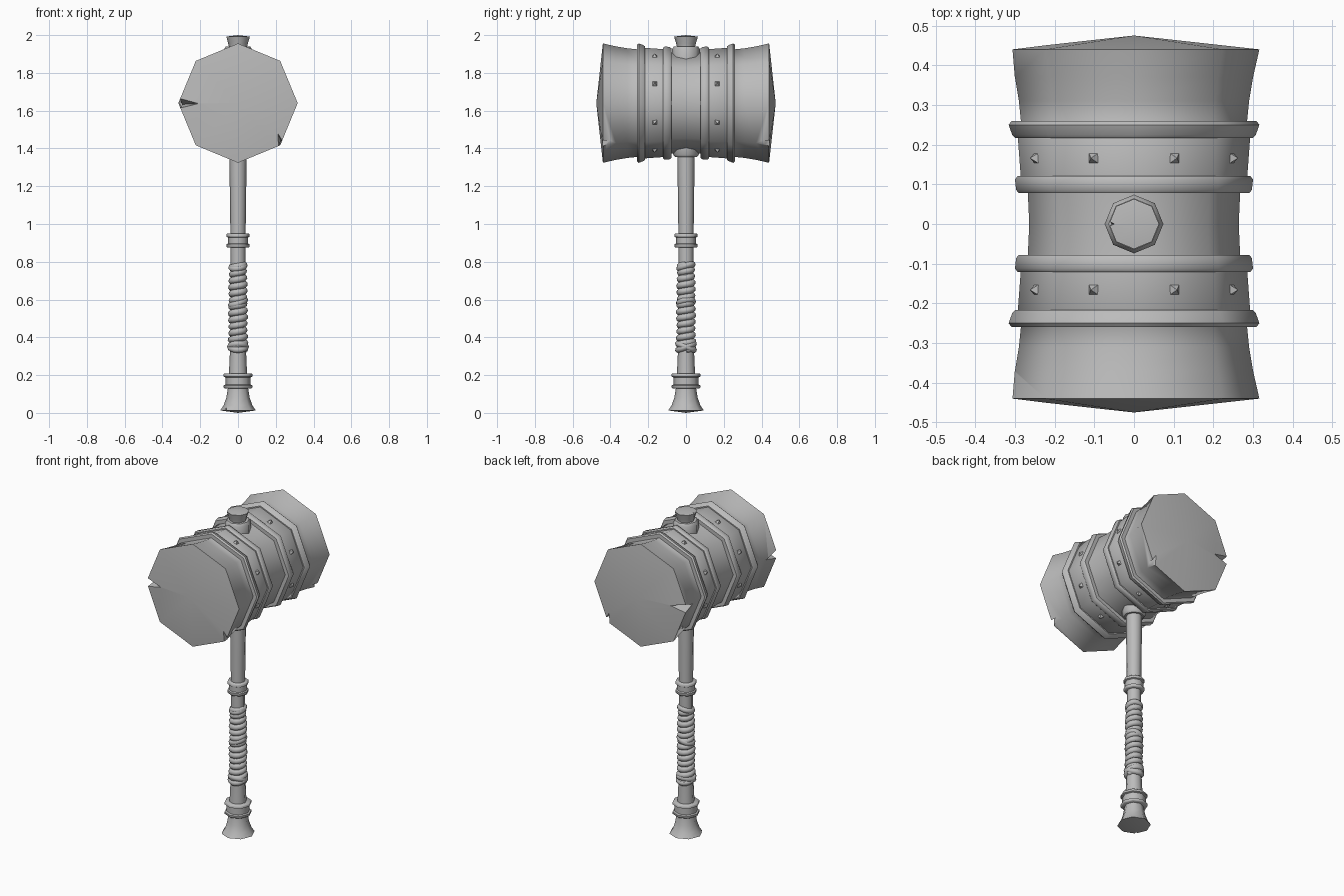
import bpy, bmesh, math
from mathutils import Vector, Matrix

cube = bpy.data.objects.get("Cube")
if cube:
    bpy.data.objects.remove(cube, do_unlink=True)

grey = bpy.data.materials.new("plain grey")
grey.use_nodes = True
grey.diffuse_color = (0.5, 0.5, 0.5, 1)
grey.node_tree.nodes["Principled BSDF"].inputs["Base Color"].default_value = (0.5, 0.5, 0.5, 1)

HEAD_Z = 1.64
# Turns the lathe axis from z to y and lifts it to the head centre
HEAD = Matrix.Translation((0, 0, HEAD_Z)) @ Matrix.Rotation(math.radians(-90), 4, 'X')


def add_object(name, bm):
    bmesh.ops.recalc_face_normals(bm, faces=bm.faces)
    mesh = bpy.data.meshes.new(name)
    bm.to_mesh(mesh)
    bm.free()
    obj = bpy.data.objects.new(name, mesh)
    bpy.context.collection.objects.link(obj)
    mesh.materials.append(grey)
    return obj


def select(obj):
    bpy.ops.object.select_all(action='DESELECT')
    obj.select_set(True)
    bpy.context.view_layer.objects.active = obj


def smooth(obj, angle=50):
    select(obj)
    bpy.ops.object.shade_smooth_by_angle(angle=math.radians(angle))


def lathe(name, profile, matrix=Matrix(), closed=False, sides=8):
    """Spin (radius, height) points round z; closed joins last to first."""
    bm = bmesh.new()
    rings = []
    for r, h in profile:
        if r == 0:
            rings.append([bm.verts.new((0, 0, h))] * sides)
        else:
            rings.append([bm.verts.new((r * math.cos(math.tau * i / sides),
                                        r * math.sin(math.tau * i / sides), h))
                          for i in range(sides)])
    pairs = list(zip(rings, rings[1:]))
    if closed:
        pairs.append((rings[-1], rings[0]))
    for a, b in pairs:
        for i in range(sides):
            j = (i + 1) % sides
            bm.faces.new(dict.fromkeys((a[i], a[j], b[j], b[i])))
    bm.transform(matrix)
    return add_object(name, bm)


def chip(obj, points):
    """Cut the wedge spanned by four points out of an object."""
    bm = bmesh.new()
    verts = [bm.verts.new(p) for p in points]
    bmesh.ops.convex_hull(bm, input=verts)
    cutter = add_object("chip_cutter", bm)
    cutter.hide_render = True
    select(obj)
    mod = obj.modifiers.new("chip", 'BOOLEAN')
    mod.operation = 'DIFFERENCE'
    mod.solver = 'EXACT'
    mod.object = cutter
    bpy.ops.object.modifier_apply(modifier=mod.name)
    bpy.data.objects.remove(cutter, do_unlink=True)


# Hammer head: flared octagonal drum with shallow pointed ends
half = [(0.264, 0.0), (0.268, 0.09), (0.284, 0.10), (0.294, 0.235),
        (0.284, 0.25), (0.290, 0.31), (0.300, 0.37), (0.316, 0.44), (0, 0.475)]
head = lathe("hammer_head", [(r, -h) for r, h in reversed(half[1:])] + half, HEAD)
for s in (-1, 1):
    chip(head, [(-0.165, s * 0.5, 1.64), (-0.36, s * 0.5, 1.70),
                (-0.36, s * 0.5, 1.588), (-0.32, s * 0.33, 1.632)])
    chip(head, [(0.195, s * 0.5, 1.52), (0.26, s * 0.5, 1.425),
                (0.195, s * 0.5, 1.375), (0.245, s * 0.34, 1.395)])
smooth(head)

# Raised bands round the head
outer = [(0.25, 0.217), (0.300, 0.217), (0.307, 0.225), (0.316, 0.250), (0.309, 0.259), (0.25, 0.259)]
inner = [(0.24, 0.078), (0.291, 0.078), (0.297, 0.086), (0.300, 0.112), (0.293, 0.121), (0.24, 0.121)]
for side, s in (("front", -1), ("back", 1)):
    for kind, prof in (("outer", outer), ("inner", inner)):
        band = lathe(f"{side}_{kind}_band", [(r, s * h) for r, h in prof], HEAD, closed=True)
        smooth(band, 48)

# Pyramid studs at the middle of every drum face
for side, s in (("front", -1), ("back", 1)):
    bm = bmesh.new()
    for i in range(8):
        place = (Matrix.Translation((0, s * 0.166, HEAD_Z))
                 @ Matrix.Rotation(math.radians(22.5 + 45 * i), 4, 'Y')
                 @ Matrix.Translation((0, 0, 0.272))
                 @ Matrix.Rotation(math.radians(45), 4, 'Z'))
        bmesh.ops.create_cone(bm, cap_ends=True, segments=4, radius1=0.024,
                              radius2=0, depth=0.024, matrix=place)
    add_object(f"{side}_studs", bm)

# Handle with flared pommel and flared top
handle = lathe("handle", [(0, 0), (0.094, 0.013), (0.076, 0.04), (0.062, 0.08), (0.053, 0.135),
                          (0.048, 0.21), (0.042, 0.34), (0.038, 0.60), (0.040, 0.85), (0.041, 1.0),
                          (0.046, 1.37), (0.046, 1.93), (0.052, 1.955), (0.063, 1.992), (0, 2.0)])
chip(handle, [(-0.04, 0.0, 2.03), (-0.09, 0.025, 2.03), (-0.09, -0.02, 2.03), (-0.06, 0, 1.95)])
chip(handle, [(-0.05, -0.04, -0.02), (-0.11, -0.05, -0.02), (-0.07, -0.10, -0.02), (-0.066, -0.066, 0.06)])
smooth(handle)

# Collars where the handle meets the head
for name, prof in (
        ("top_collar", [(0.03, 1.86), (0.074, 1.86), (0.074, 1.925), (0.064, 1.940), (0.03, 1.940)]),
        ("bottom_collar", [(0.03, 1.355), (0.058, 1.355), (0.068, 1.368), (0.068, 1.42), (0.03, 1.42)])):
    smooth(lathe(name, prof, closed=True))


# Double-lipped grip rings
def grip_ring(name, z0, z1, r, waist, lip):
    prof = [(0.03, z0), (r - 0.004, z0), (r, z0 + 0.004), (r, z0 + lip), (waist, z0 + lip + 0.004),
            (waist, z1 - lip - 0.004), (r, z1 - lip), (r, z1 - 0.004), (r - 0.004, z1), (0.03, z1)]
    smooth(lathe(name, prof, closed=True), 48)


grip_ring("lower_grip_ring", 0.13, 0.208, 0.076, 0.066, 0.016)
grip_ring("upper_grip_ring", 0.875, 0.95, 0.060, 0.052, 0.018)


# Cord wrap: a coil plus a few slanted loops
def cord(name, points, thickness, cyclic=False):
    curve = bpy.data.curves.new(name, 'CURVE')
    curve.dimensions = '3D'
    curve.bevel_depth = thickness
    curve.bevel_resolution = 2
    curve.use_fill_caps = True
    spline = curve.splines.new('POLY')
    spline.points.add(len(points) - 1)
    for p, co in zip(spline.points, points):
        p.co = (*co, 1)
    spline.use_cyclic_u = cyclic
    obj = bpy.data.objects.new(name, curve)
    bpy.context.collection.objects.link(obj)
    curve.materials.append(grey)
    select(obj)
    bpy.ops.object.convert(target='MESH')
    smooth(bpy.context.object, 60)


turns, steps = 13, 16
coil = []
for i in range(turns * steps + 1):
    a, t = math.tau * i / steps, i / (turns * steps)
    r = 0.035 - 0.004 * t + 0.002 * math.sin(19 * t)
    coil.append((r * math.cos(a), r * math.sin(a), 0.335 + 0.45 * t))
cord("grip_cord", coil, 0.0185)

for name, z, r, tilt, turn in (("low_loop_a", 0.35, 0.041, 0.4, 0), ("low_loop_b", 0.35, 0.041, -0.4, 0),
                               ("middle_loop", 0.585, 0.036, 0.4, 1.2), ("high_loop", 0.775, 0.034, 0.35, 0.5)):
    cord(name, [(r * math.cos(a), r * math.sin(a), z + r * tilt * math.sin(a + turn))
                for a in (math.tau * i / 20 for i in range(20))], 0.017, True)
